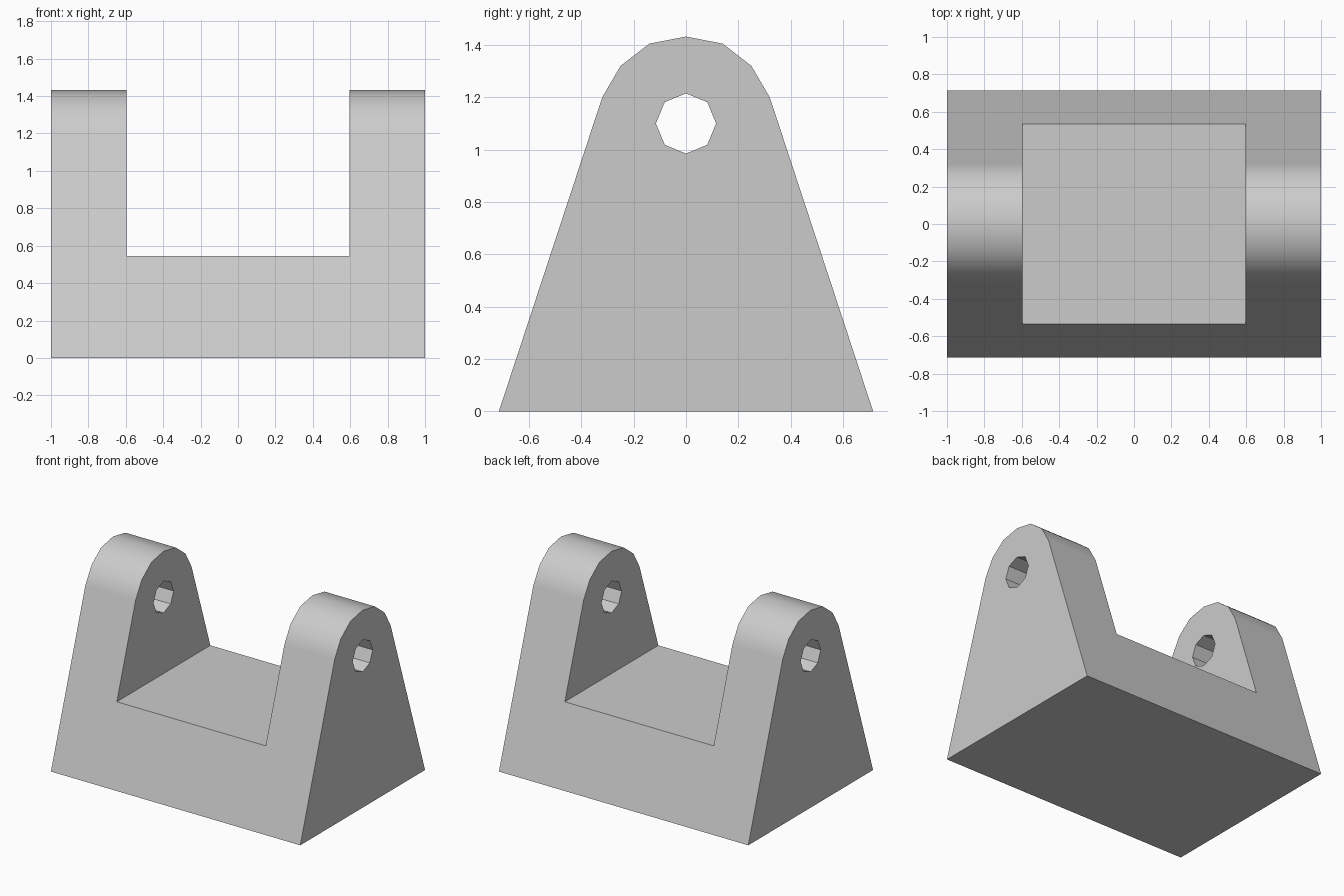
import bpy, bmesh, math

cube = bpy.data.objects.get("Cube")
if cube:
    bpy.data.objects.remove(cube, do_unlink=True)

HOLE_Z, HOLE_R = 1.10, 0.115
SADDLE_HALF, SADDLE_Z = 0.597, 0.545

grey = bpy.data.materials.new("light_grey")
grey.use_nodes = True
colour = (0.6, 0.6, 0.6, 1.0)
grey.diffuse_color = colour
grey.node_tree.nodes["Principled BSDF"].inputs["Base Color"].default_value = colour


def prism(name, profile, half_width):
    """Extrude a (y, z) profile along x, centred on x = 0."""
    bm = bmesh.new()
    face = bm.faces.new([bm.verts.new((-half_width, y, z)) for y, z in profile])
    ext = bmesh.ops.extrude_face_region(bm, geom=[face])
    verts = [v for v in ext["geom"] if isinstance(v, bmesh.types.BMVert)]
    bmesh.ops.translate(bm, verts=verts, vec=(2 * half_width, 0, 0))
    bmesh.ops.recalc_face_normals(bm, faces=bm.faces)
    mesh = bpy.data.meshes.new(name)
    bm.to_mesh(mesh)
    bm.free()
    mesh.materials.append(grey)
    obj = bpy.data.objects.new(name, mesh)
    bpy.context.collection.objects.link(obj)
    return obj


# Tapered body with a rounded crown
half = [(0.715, 0), (0.32, 1.20), (0.25, 1.32), (0.14, 1.405)]
outline = half + [(0, 1.432)] + [(-y, z) for y, z in reversed(half)]
bracket = prism("clevis_bracket", outline, 1.0)

# Saddle between the lugs, and the eight-sided pin hole through both
saddle = prism("saddle_cutter",
               [(-1, SADDLE_Z), (1, SADDLE_Z), (1, 2), (-1, 2)], SADDLE_HALF)
hole = prism("pin_hole_cutter",
             [(HOLE_R * math.cos(i * math.tau / 8),
               HOLE_Z + HOLE_R * math.sin(i * math.tau / 8)) for i in range(8)], 1.2)

bpy.ops.object.select_all(action="DESELECT")
bpy.context.view_layer.objects.active = bracket
bracket.select_set(True)
for cutter in (saddle, hole):
    cutter.hide_render = True
    mod = bracket.modifiers.new("cut", "BOOLEAN")
    mod.operation = "DIFFERENCE"
    mod.solver = "EXACT"
    mod.object = cutter
    bpy.ops.object.modifier_apply(modifier=mod.name)
    bpy.data.objects.remove(cutter, do_unlink=True)

# Smooth crown, crisp edges elsewhere, flat slopes
bpy.ops.object.shade_smooth_by_angle(angle=math.radians(35))
weighted = bracket.modifiers.new("weighted_normals", "WEIGHTED_NORMAL")
weighted.keep_sharp = True
